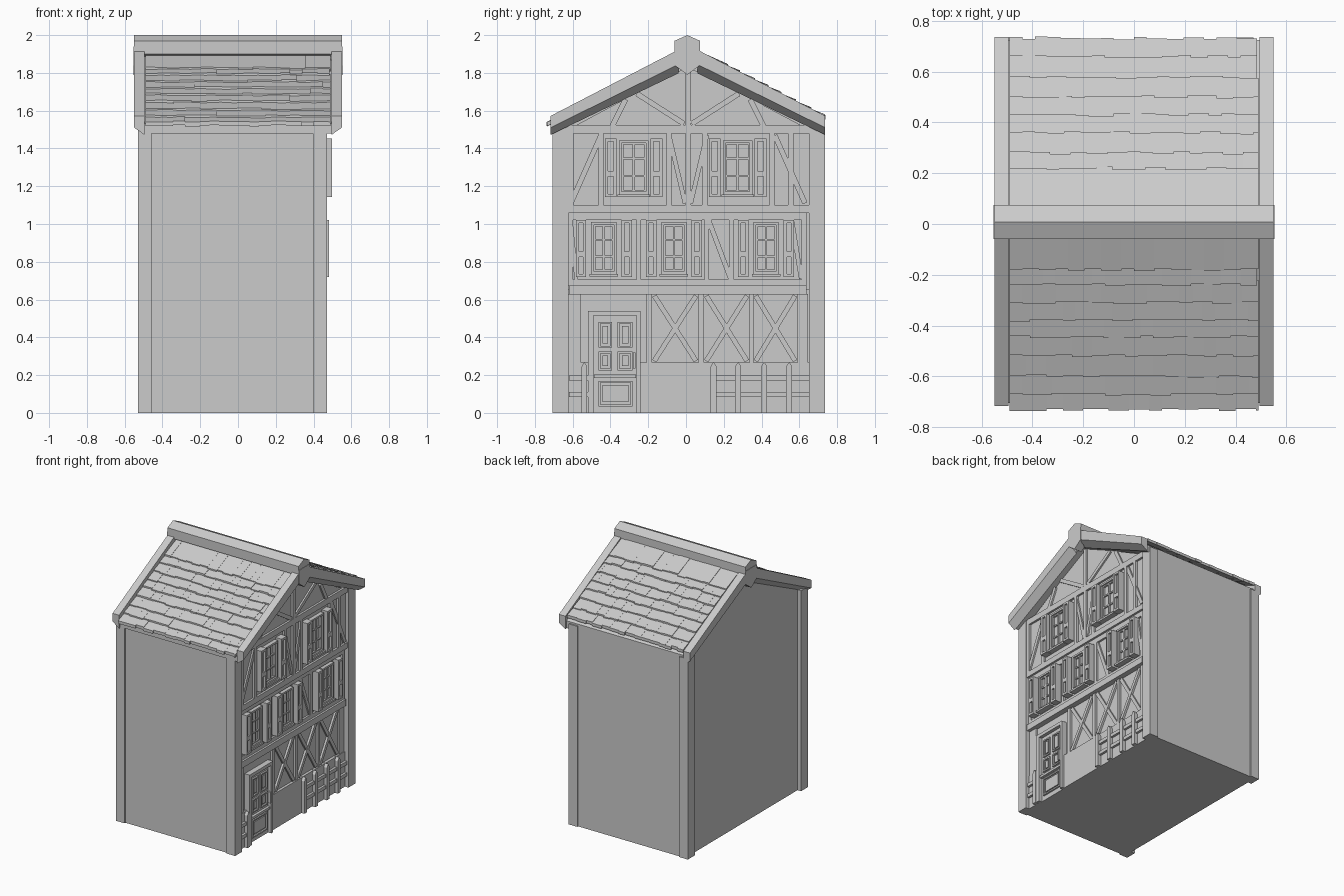
import bpy, bmesh, math, random
random.seed(4)
YC = 0.01            # ridge line
SLOPE = 0.518


def loft(bm, a, b):
    """Closed solid between two matching loops of points."""
    n = len(a)
    va, vb = [bm.verts.new(p) for p in a], [bm.verts.new(p) for p in b]
    bm.faces.new(va)
    bm.faces.new(vb[::-1])
    for i in range(n):
        j = (i + 1) % n
        bm.faces.new((va[j], va[i], vb[i], vb[j]))


def prism(yz, x0, x1):
    """Side profile (y, z) pushed along x."""
    return [(x0, y, z) for y, z in yz], [(x1, y, z) for y, z in yz]


def box(x0, x1, y0, y1, z0, z1):
    return prism([(y0, z0), (y1, z0), (y1, z1), (y0, z1)], x0, x1)


def strut(p, q, w, x0, x1):
    """Straight timber between two points of the facade."""
    dy, dz = q[0] - p[0], q[1] - p[1]
    k = w / 2 / math.hypot(dy, dz)
    ny, nz = -dz * k, dy * k
    return prism([(p[0] + ny, p[1] + nz), (p[0] - ny, p[1] - nz),
                  (q[0] - ny, q[1] - nz), (q[0] + ny, q[1] + nz)], x0, x1)


def build(name, solids):
    bm = bmesh.new()
    for a, b in solids:
        loft(bm, a, b)
    bmesh.ops.recalc_face_normals(bm, faces=bm.faces)
    me = bpy.data.meshes.new(name)
    bm.to_mesh(me)
    bm.free()
    ob = bpy.data.objects.new(name, me)
    bpy.context.collection.objects.link(ob)
    return ob


def ring(x0, x1, y0, y1, z0, z1, w):
    """Rectangular frame of width w."""
    return [box(x0, x1, y0, y0 + w, z0, z1), box(x0, x1, y1 - w, y1, z0, z1),
            box(x0, x1, y0 + w, y1 - w, z0, z0 + w), box(x0, x1, y0 + w, y1 - w, z1 - w, z1)]


# main walls and corner posts
build("house_body", [prism([(-0.695, 0), (0.725, 0), (0.725, 1.51), (YC, 1.87), (-0.695, 1.51)], -0.50, 0.42)])
build("corner_posts", [box(x, x + 0.073, y, y + 0.083, 0, 1.52)
                       for x in (-0.53, 0.397) for y in (-0.706, 0.652)])

# stepped upper storeys on the street gable
build("first_floor_wall", [box(0.40, 0.432, -0.625, 0.652, 0.65, 1.08)])
build("second_floor_wall", [prism([(-0.625, 1.07), (0.652, 1.07), (0.652, 1.50), (YC, 1.84), (-0.625, 1.50)], 0.40, 0.447)])

# roof deck
def rz(d, off=0.0):
    return 1.915 - SLOPE * (d - 0.065) + off

for s, side in ((-1, "front"), (1, "back")):
    build("roof_deck_" + side, [prism([(YC, rz(0, -0.12)), (YC + s * 0.715, rz(0.715, -0.10)),
                                       (YC + s * 0.715, rz(0.715, -0.045)), (YC, rz(0, -0.045))], -0.50, 0.495)])

# overlapping rows of roof tiles with uneven lower edges
rows = {-1: [0.06, 0.19, 0.25, 0.32, 0.39, 0.455, 0.53, 0.61, 0.68, 0.742],
        1: [0.06, 0.21, 0.27, 0.35, 0.42, 0.49, 0.57, 0.65, 0.722]}
for s, side in ((-1, "front"), (1, "back")):
    lift = -0.022 if s < 0 else 0.006
    tiles = []
    for d0, d1 in zip(rows[s], rows[s][1:]):
        x = -0.49
        while x < 0.485:
            x1 = min(x + random.choice((0.05, 0.065, 0.08)), 0.49)
            e = d1 + random.uniform(-0.005, 0.006)
            t = lift + random.uniform(-0.002, 0.002)
            top = d0 - 0.02
            tiles.append(prism([(YC + s * top, rz(top, t - 0.03)), (YC + s * e, rz(e, t - 0.022)),
                                (YC + s * e, rz(e, t)), (YC + s * top, rz(top, t - 0.012))], x, x1))
            x = x1
    build("roof_tiles_" + side, tiles)

# ridge beam with pointed gable ends
build("ridge_beam", [prism([(-0.06, 1.90), (YC - 0.004, 1.88), (0.074, 1.90), (0.074, 1.97), (0.007, 2.0), (-0.06, 1.97)], -0.55, 0.55)])
build("ridge_end_blocks", [prism([(-0.06, 1.84), (0.007, 1.79), (0.074, 1.84), (0.074, 1.94), (-0.06, 1.94)], a, b)
                           for a, b in ((-0.553, -0.50), (0.49, 0.553))])

# barge boards with a chamfered lower edge
barges = []
for m in (-1, 1):
    for s in (-1, 1):
        def section(d, drop):
            return [(m * x, YC + s * d, rz(d, dz)) for x, dz in
                    ((0.495, 0), (0.55, 0), (0.55, -drop * 0.62), (0.495, -drop))]
        barges.append(loft and (section(0.05, 0.125), section(0.727, 0.10)))
build("barge_boards", barges)

# windows and open shutters
def window(name, yc, z0, z1, wall, hw, so, sw):
    f = wall + 0.022
    parts = ring(wall - 0.01, f + 0.008, yc - hw, yc + hw, z0, z1, 0.014)
    parts += ring(wall - 0.01, f - 0.004, yc - hw + 0.014, yc + hw - 0.014, z0 + 0.014, z1 - 0.014, 0.009)
    parts += [box(wall - 0.01, wall + 0.004, yc - hw, yc + hw, z0, z1),
              box(wall, f - 0.004, yc - 0.006, yc + 0.006, z0, z1)]
    for k in (0.34, 0.66):
        z = z0 + (z1 - z0) * k
        parts.append(box(wall, f - 0.007, yc - hw + 0.01, yc + hw - 0.01, z - 0.005, z + 0.005))
    parts.append(box(wall - 0.01, f + 0.018, yc - hw - 0.008, yc + hw + 0.008, z0 - 0.014, z0))
    build(name, parts)
    sh = []
    for s in (-1, 1):
        a, b = yc + s * so - sw / 2, yc + s * so + sw / 2
        b0, b1 = z0 - 0.015, z1 + 0.01
        zm = b0 + (b1 - b0) * 0.40
        sh += [box(wall - 0.01, f + 0.012, a, b, b0, b1)]
        sh += ring(f + 0.01, f + 0.028, a, b, b0, b1, 0.016)
        sh += [box(f + 0.01, f + 0.028, a, b, zm - 0.015, zm + 0.015)]
    build(name + "_shutters", sh)

for i, y in enumerate((-0.277, 0.273)):
    window("upper_window_%d" % i, y, 1.157, 1.443, 0.447, 0.078, 0.121, 0.062)
for i, y in enumerate((-0.435, -0.064, 0.424)):
    window("middle_window_%d" % i, y, 0.735, 1.01, 0.432, 0.067, 0.121, 0.055)

# second floor and gable timbers
A, B = 0.43, 0.463
t = [box(A, B, -0.625, 0.652, 1.058, 1.10), box(A, B, -0.625, 0.652, 1.48, 1.525),
     box(A, B, -0.002, 0.026, 1.10, 1.82)]
for y in (-0.61, -0.45, -0.09, 0.10, 0.455, 0.555):
    t.append(box(A, B, y - 0.014, y + 0.014, 1.10, 1.48))
for s in (-1, 1):
    t += [strut((YC + s * 0.02, 1.53), (YC + s * 0.27, 1.69), 0.028, A, B - 0.004),
          strut((YC + s * 0.40, 1.52), (YC + s * 0.33, 1.66), 0.028, A, B - 0.004),
          strut((YC + s * 0.62, 1.11), (YC + s * 0.46, 1.47), 0.028, A, B - 0.004),
          strut((YC + s * 0.015, 1.11), (YC + s * 0.10, 1.47), 0.024, A, B - 0.004)]
build("upper_timbers", t)

# first floor timbers
A, B = 0.42, 0.447
t = [box(A, B, -0.625, 0.64, 1.02, 1.058), box(A, B, -0.625, 0.64, 0.674, 0.705)]
for y in (-0.61, -0.25, 0.11, 0.24, 0.625):
    t.append(box(A, B, y - 0.013, y + 0.013, 0.70, 1.03))
t += [strut((0.12, 1.02), (0.24, 0.70), 0.026, A, B - 0.004), strut((-0.61, 1.02), (-0.58, 0.70), 0.02, A, B - 0.004),
      strut((0.61, 0.71), (0.56, 1.02), 0.024, A, B - 0.004)]
build("middle_timbers", t)
build("floor_ledge", [box(0.40, 0.462, -0.62, 0.637, 0.626, 0.674)])

# ground floor timbers with crossed braces
A, B = 0.41, 0.436
t = [box(A, B, y0, y1, 0.265, 0.63) for y0, y1 in
     ((-0.625, -0.555), (-0.21, -0.18), (0.065, 0.095), (0.335, 0.357), (0.59, 0.645))]
for y0, y1 in ((-0.18, 0.065), (0.095, 0.335), (0.357, 0.59)):
    t += [strut((y0 + 0.012, 0.275), (y1 - 0.012, 0.62), 0.026, A, B),
          strut((y0 + 0.012, 0.62), (y1 - 0.012, 0.275), 0.026, A, B - 0.003)]
build("ground_timbers", t)
build("plinth", [box(A, 0.441, -0.24, 0.652, 0, 0.267), box(A, 0.441, -0.625, -0.51, 0, 0.267)])

# door with raised panels and handle
build("door_frame", [box(0.41, 0.462, -0.52, -0.49, 0, 0.54), box(0.41, 0.462, -0.262, -0.24, 0, 0.54),
                     box(0.41, 0.462, -0.49, -0.262, 0.515, 0.54)])
d = [box(0.41, 0.436, -0.49, -0.262, 0, 0.515), box(0.43, 0.456, -0.487, -0.265, 0.185, 0.203)]
for y0, y1, z0, z1 in ((-0.463, -0.392, 0.345, 0.482), (-0.362, -0.283, 0.345, 0.482),
                       (-0.463, -0.392, 0.225, 0.325), (-0.362, -0.283, 0.225, 0.325),
                       (-0.463, -0.283, 0.035, 0.17)):
    d += ring(0.43, 0.448, y0, y1, z0, z1, 0.010)
    d.append(box(0.43, 0.444, y0 + 0.022, y1 - 0.022, z0 + 0.022, z1 - 0.022))
build("door", d)
build("door_handle", [box(0.43, 0.468, -0.281, -0.268, 0.235, 0.32)])

# picket fence either side of the door
f = []
for y0, w in ((0.13, 0.032), (0.26, 0.032), (0.398, 0.032), (0.53, 0.032), (-0.553, 0.03)):
    f.append(prism([(y0, 0), (y0 + w, 0), (y0 + w, 0.245), (y0 + w / 2, 0.27), (y0, 0.245)], 0.43, 0.467))
for z in (0.085, 0.172):
    f += [box(0.43, 0.459, 0.13, 0.65, z, z + 0.026), box(0.43, 0.459, -0.62, -0.52, z, z + 0.026)]
build("picket_fence", f)
